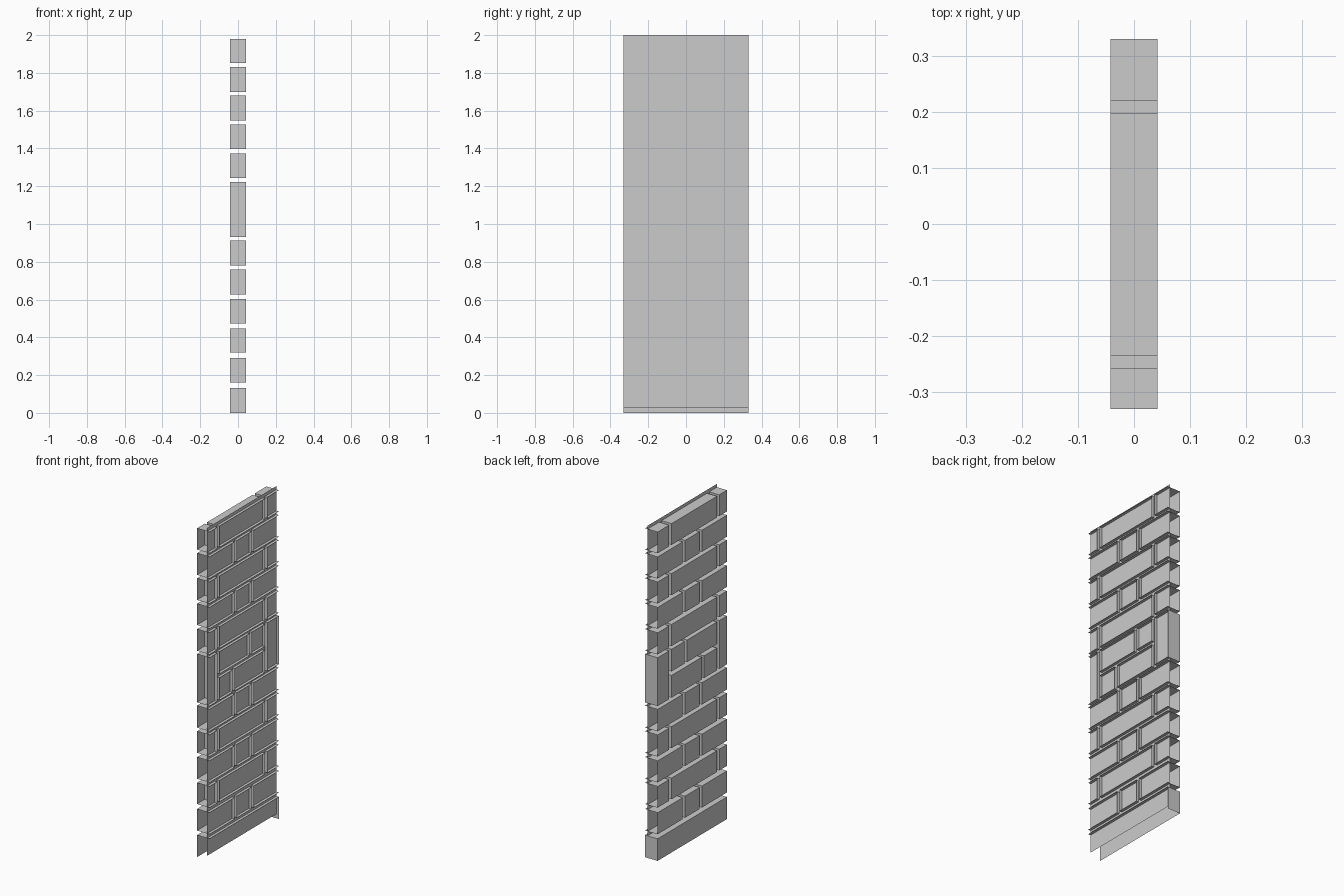
import bpy

if "Cube" in bpy.data.objects:
    bpy.data.objects.remove(bpy.data.objects["Cube"])

HX, HY = 0.042, 0.33      # half thickness, half width of the wall strip
SHEET_X = 0.025           # mortar sheet position


def mesh_object(name, quads):
    """Make one object from a list of quads, welding shared corners."""
    verts, index, faces = [], {}, []
    for quad in quads:
        face = []
        for p in quad:
            key = tuple(round(c, 5) for c in p)
            if key not in index:
                index[key] = len(verts)
                verts.append(key)
            face.append(index[key])
        faces.append(face)
    me = bpy.data.meshes.new(name)
    me.from_pydata(verts, [], faces)
    ob = bpy.data.objects.new(name, me)
    bpy.context.collection.objects.link(ob)
    return ob


def brick(name, y0, y1, z0, z1, cap_end=False, bottom=True):
    """Brick shell open at the +x side; ends on the wall border stay open."""
    a, b = -HX, HX
    quads = [
        [(a, y0, z0), (a, y0, z1), (a, y1, z1), (a, y1, z0)],   # brick face
        [(a, y0, z1), (b, y0, z1), (b, y1, z1), (a, y1, z1)],   # top
    ]
    if bottom:
        quads.append([(a, y0, z0), (a, y1, z0), (b, y1, z0), (b, y0, z0)])
    if y0 > -HY:
        quads.append([(a, y0, z0), (b, y0, z0), (b, y0, z1), (a, y0, z1)])
    if y1 < HY or cap_end:
        quads.append([(a, y1, z0), (a, y1, z1), (b, y1, z1), (b, y1, z0)])
    return mesh_object(name, quads)


# Courses: long middle brick with short ends, and short middle with long ends
WIDE = [(-HY, -0.257), (-0.235, 0.197), (0.22, HY)]
NARROW = [(-HY, -0.091), (-0.069, 0.069), (0.091, HY)]

lower = [(0.16, 0.29), (0.32, 0.448), (0.472, 0.602), (0.628, 0.758), (0.78, 0.912)]
upper = [(1.243, 1.373), (1.398, 1.526), (1.549, 1.679), (1.70, 1.83), (1.852, 1.98)]

for part, rows, start in (("lower", lower, NARROW), ("upper", upper, WIDE)):
    other = WIDE if start is NARROW else NARROW
    for r, (z0, z1) in enumerate(rows):
        for i, (y0, y1) in enumerate(start if r % 2 == 0 else other):
            brick(f"{part}_course_{r}_brick_{i}", y0, y1, z0, z1)

# Base block, open underneath
brick("base_block", -HY, HY, 0.0, 0.133, cap_end=True, bottom=False)

# Double-height course with upright bricks at both ends
brick("upright_brick_front", *WIDE[0], 0.932, 1.223)
brick("upright_brick_back", *WIDE[2], 0.932, 1.223, cap_end=True)
brick("middle_lower_short", -0.235, -0.112, 0.932, 1.066)
brick("middle_lower_long", -0.09, 0.197, 0.932, 1.066)
brick("middle_upper_long", -0.235, 0.05, 1.09, 1.223)
brick("middle_upper_short", 0.072, 0.197, 1.09, 1.223)

# Mortar sheet running through all the bricks
mesh_object("mortar_sheet", [[(SHEET_X, -HY, 0.026), (SHEET_X, -HY, 2.0),
                              (SHEET_X, HY, 2.0), (SHEET_X, HY, 0.026)]])
